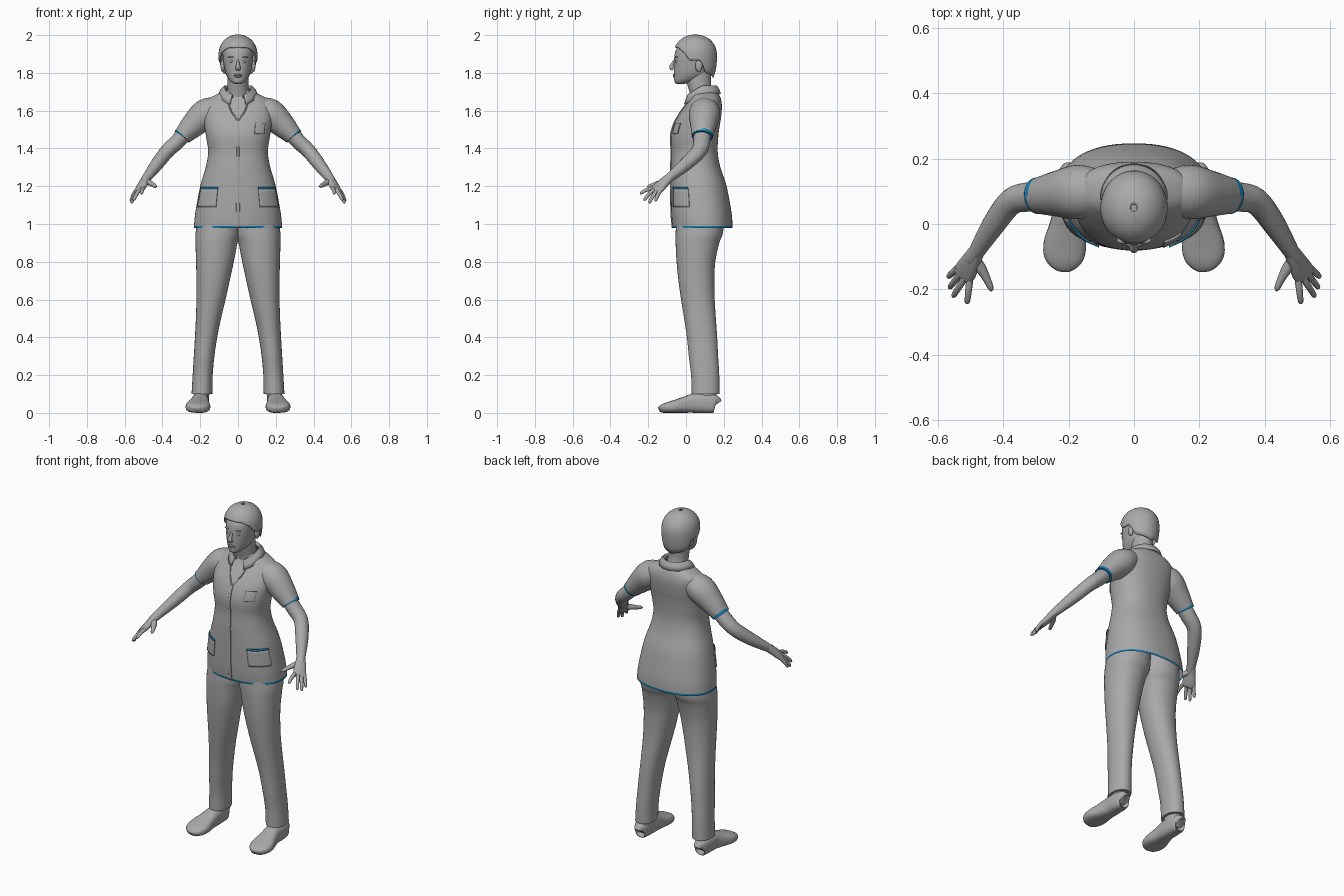
import bpy, bmesh, math
from mathutils import Vector

if "Cube" in bpy.data.objects:
    bpy.data.objects.remove(bpy.data.objects["Cube"])


def material(name, rgb):
    m = bpy.data.materials.new(name)
    m.diffuse_color = (*rgb, 1)
    m.use_nodes = True
    m.node_tree.nodes["Principled BSDF"].inputs["Base Color"].default_value = m.diffuse_color
    return m


GREY = material("soft grey", (0.40, 0.40, 0.40))
BLUE = material("trim blue", (0.01, 0.22, 0.45))


def dense(rows, k=4):
    """Smooth Catmull-Rom interpolation of tuples of numbers."""
    out = []
    for i in range(len(rows) - 1):
        p = [rows[max(0, min(len(rows) - 1, i + j))] for j in (-1, 0, 1, 2)]
        for s in range(k):
            t = s / k
            out.append(tuple(0.5 * (2 * b + (c - a) * t + (2 * a - 5 * b + 4 * c - d) * t * t
                                    + (3 * b - a - 3 * c + d) * t ** 3) for a, b, c, d in zip(*p)))
    return out + [tuple(rows[-1])]


def skin(name, rows, closed=True, caps=True, mat=GREY, trim=None, thick=0):
    """Skin rows of points; trim(face centre) picks the blue faces."""
    bm = bmesh.new()
    vs = [[bm.verts.new(p) for p in r] for r in rows]
    n = len(rows[0])
    for a, b in zip(vs, vs[1:]):
        for j in range(n if closed else n - 1):
            bm.faces.new((a[j], a[(j + 1) % n], b[(j + 1) % n], b[j]))
    if closed and caps:
        bm.faces.new(vs[0])
        bm.faces.new(vs[-1])
    bmesh.ops.recalc_face_normals(bm, faces=bm.faces)
    for f in bm.faces:
        f.smooth = True
        if trim and trim(f.calc_center_median()):
            f.material_index = 1
    me = bpy.data.meshes.new(name)
    bm.to_mesh(me)
    bm.free()
    me.materials.append(mat)
    me.materials.append(BLUE)
    ob = bpy.data.objects.new(name, me)
    bpy.context.collection.objects.link(ob)
    if thick:
        m = ob.modifiers.new("thickness", 'SOLIDIFY')
        m.thickness, m.offset = thick, 0
    bpy.ops.object.select_all(action='DESELECT')
    bpy.context.view_layer.objects.active = ob
    ob.select_set(True)
    bpy.ops.object.shade_smooth_by_angle(angle=math.radians(50))
    return ob


def spow(v, e):
    return math.copysign(abs(v) ** e, v)


def oval(cx, cy, z, rx, ry, a, e=2.0):
    """Point on a horizontal superellipse, angle 0 at the front."""
    return Vector((cx + rx * spow(math.sin(a), 2 / e), cy - ry * spow(math.cos(a), 2 / e), z))


def stack(name, rows, e=2.0, n=40, **kw):
    """Loft of level rings: (z, x min, x max, y front, y back)."""
    return skin(name, [[oval((x0 + x1) / 2, (y0 + y1) / 2, z, (x1 - x0) / 2, (y1 - y0) / 2,
                             2 * math.pi * j / n, e) for j in range(n)]
                       for z, x0, x1, y0, y1 in dense(rows)], **kw)


def limb(name, rows, s=1, side=(0, 1, 0), e=2.0, n=20, k=4, floor=None, **kw):
    """Tube along a path: (x, y, z, radius along side, other radius)."""
    rows = dense(rows, k)
    pts = [Vector(r[:3]) for r in rows]
    rings = []
    for i, r in enumerate(rows):
        t = (pts[min(i + 1, len(pts) - 1)] - pts[max(i - 1, 0)]).normalized()
        u = Vector(side)
        u = (u - t * u.dot(t)).normalized()
        v = t.cross(u)
        ring = []
        for j in range(n):
            a = 2 * math.pi * j / n
            p = pts[i] + u * r[3] * spow(math.cos(a), 2 / e) + v * r[4] * spow(math.sin(a), 2 / e)
            ring.append((p.x * s, p.y, p.z if floor is None else max(floor, p.z)))
        rings.append(ring)
    return skin(name, rings, **kw)


def ball(name, loc, size):
    x, y, z = loc
    rows = []
    for i in range(1, 10):
        a = math.pi * i / 10
        w = math.sin(a)
        rows.append([oval(x, y, z - size[2] * math.cos(a), size[0] * w, size[1] * w,
                          2 * math.pi * j / 16) for j in range(16)])
    return skin(name, rows)


# Tunic body with blue hem: z, half width, front, back
TUNIC = [(.978, .234, -.07, .246), (.99, .233, -.072, .246), (1.06, .226, -.078, .241),
         (1.2, .2, -.08, .215), (1.3, .171, -.08, .182), (1.38, .158, -.077, .168),
         (1.45, .167, -.081, .17), (1.5, .175, -.074, .175), (1.56, .184, -.05, .185),
         (1.62, .182, -.01, .19), (1.66, .16, .018, .185), (1.69, .105, .03, .172),
         (1.71, .068, .036, .15)]
stack("tunic_body", [(z, -w, w, f, b) for z, w, f, b in TUNIC], e=2.3, n=64, caps=False,
      trim=lambda c: c.z < .99)
DENSE = dense(TUNIC, 8)


def on_tunic(a, z, off=.004):
    """Point on the tunic at an angle from the front and a height."""
    for p, q in zip(DENSE, DENSE[1:]):
        if p[0] <= z <= q[0]:
            break
    t = (z - p[0]) / (q[0] - p[0])
    w, f, b = (p[i] + (q[i] - p[i]) * t for i in (1, 2, 3))
    return oval(0, (f + b) / 2, z, w + off, (b - f) / 2 + off, math.radians(a), 2.3)


def patch(name, a0, a1, z0, z1, mat=GREY, rows=8, off=.004):
    skin(name, [[on_tunic(a0 + (a1 - a0) * j / 12, z0 + (z1 - z0) * i / rows, off)
                 for j in range(13)] for i in range(rows + 1)], closed=False, mat=mat, thick=.005)


# Placket and pockets
patch("front_placket", -1.5, 1.5, .98, 1.55, rows=40, off=.002)
patch("chest_pocket", 27, 49, 1.478, 1.535)
for s, label in ((1, "left"), (-1, "right")):
    patch(label + "_hip_pocket", 28 * s, 71 * s, 1.09, 1.184, off=.003)
    patch(label + "_pocket_trim", 28 * s, 71 * s, 1.184, 1.195, BLUE, 2, .005)

# Collar and neckline edges
collar = []
for rx, ry, z, drop in ((.062, .068, 1.715, .05), (.074, .08, 1.728, .05), (.09, .09, 1.712, .06),
                        (.1, .098, 1.688, .06)):
    row = []
    for j in range(41):
        a = math.radians(24 + 312 * j / 40)
        row.append(oval(0, .083, z - drop * max(0, math.cos(a)), rx, ry, a))
    collar.append(row)
skin("collar", collar, closed=False, thick=.008)
for s, label in ((1, "left"), (-1, "right")):
    edge = [(*on_tunic(a, z, .001), .004, .004) for a, z in ((16, 1.655), (9, 1.6), (0, 1.545))]
    limb(label + "_neckline", edge, s, n=8)

# Neck, head and face
stack("neck", [(1.64, -.075, .075, .03, .16), (1.70, -.058, .058, .018, .14),
               (1.75, -.055, .055, .005, .132), (1.82, -.056, .056, .0, .135)])
HEAD = [(1.741, .014, -.048, -.015), (1.75, .034, -.06, .03), (1.77, .052, -.063, .08),
        (1.80, .066, -.064, .122), (1.84, .075, -.064, .14), (1.88, .08, -.062, .145),
        (1.92, .081, -.054, .145), (1.955, .065, -.025, .125), (1.98, .03, .02, .08)]
stack("head", [(z, -w, w, f, b) for z, w, f, b in HEAD], e=2.15)
limb("nose", [(0, -.052, 1.875, .006, .006), (0, -.066, 1.855, .008, .007),
              (0, -.078, 1.831, .011, .013), (0, -.068, 1.817, .008, .013)], side=(0, 1, 0), n=12)
ball("upper_lip", (0, -.062, 1.79), (.024, .008, .005))
ball("lower_lip", (0, -.062, 1.782), (.02, .008, .006))
for s, label in ((1, "left"), (-1, "right")):
    ball(label + "_eye", (.032 * s, -.050, 1.862), (.014, .009, .008))
    ball(label + "_eyebrow", (.033 * s, -.050, 1.884), (.02, .01, .004))
    ball(label + "_ear", (.081 * s, .068, 1.838), (.012, .019, .033))

# Short hair: a shell from the hairline to the crown
HAIRLINE = [(0, 1.935), (35, 1.932), (60, 1.905), (75, 1.865), (85, 1.865), (105, 1.865),
            (122, 1.80), (180, 1.775)]


def hairline(a):
    a = min(a, 360 - a)
    for (a0, z0), (a1, z1) in zip(HAIRLINE, HAIRLINE[1:]):
        if a <= a1:
            return z0 + (z1 - z0) * (a - a0) / (a1 - a0)
    return HAIRLINE[-1][1]


hair = []
for i in range(15):
    row = []
    for j in range(60):
        a = 6 * j
        lo = hairline(a)
        z = lo + (1.9995 - lo) * math.sin(math.pi / 2 * i / 14)
        u = (z - 1.89) / .11 if z > 1.89 else (1.89 - z) / .19
        r = (1 - u ** 2.3) ** .5
        row.append(oval(0, .049, z, .100 * r, .112 * r, math.radians(a)))
    hair.append(row)
skin("hair", hair, thick=.006, caps=False)
ball("hair_crown", (0, .055, 1.955), (.075, .085, .043))

# Arms, legs and shoes, mirrored left to right
LEG = [(.10, .136, .246, .03, .177), (.2, .134, .24, .027, .176), (.3, .125, .234, .015, .17),
       (.4, .11, .228, .005, .165), (.5, .09, .223, -.01, .158), (.6, .066, .22, -.026, .152),
       (.7, .044, .22, -.04, .15), (.8, .022, .222, -.05, .155), (.9, .003, .225, -.055, .176),
       (.95, -.012, .225, -.055, .195), (1.05, -.012, .21, -.05, .205)]
PALM = (.045, .04, -.02)
FINGERS = {"index": ((.502, -.172, 1.188), (.51, -.243, 1.16)),
           "middle": ((.519, -.168, 1.18), (.553, -.222, 1.125)),
           "ring": ((.533, -.155, 1.173), (.564, -.195, 1.11)),
           "little": ((.543, -.138, 1.17), (.568, -.162, 1.12))}
for s, label in ((1, "left"), (-1, "right")):
    limb(label + "_sleeve", [(.09, .1, 1.625, .06, .05), (.165, .098, 1.588, .083, .078),
                             (.235, .092, 1.525, .07, .067), (.287, .087, 1.472, .057, .051),
                             (.296, .086, 1.462, .056, .05)],
         s, n=32, trim=lambda c: abs(c.x) > .25 and abs(c.x) * .68 - c.z * .73 > -.8757)
    limb(label + "_arm", [(.26, .088, 1.5, .046, .042), (.32, .083, 1.437, .045, .041),
                          (.375, .068, 1.385, .041, .038), (.43, -.003, 1.315, .036, .034),
                          (.487, -.095, 1.24, .023, .024), (.495, -.108, 1.228, .022, .022)], s)
    limb(label + "_palm", [(.482, -.086, 1.247, .025, .021), (.497, -.112, 1.224, .03, .02),
                           (.511, -.138, 1.198, .036, .018), (.523, -.158, 1.178, .036, .014),
                           (.527, -.166, 1.172, .028, .007)], s, side=PALM, e=2.4)
    for finger, (p, q) in FINGERS.items():
        base, tip = Vector(p), Vector(q)
        rows = [(*(base + (tip - base) * t + Vector((0, 0, .007 * math.sin(math.pi * max(t, 0))))),
                 r, r) for t, r in ((-.2, .011), (.3, .0105), (.65, .0095), (.93, .008), (1, .003))]
        limb(f"{label}_{finger}_finger", rows, s, side=PALM, n=10, k=2)
    limb(label + "_thumb", [(.488, -.105, 1.23, .016, .016), (.468, -.135, 1.218, .017, .015),
                            (.45, -.168, 1.208, .012, .012), (.438, -.195, 1.2, .009, .009),
                            (.435, -.205, 1.197, .003, .003)], s, n=12)
    stack(label + "_trouser_leg", [(z, *sorted((a * s, b * s)), f, k) for z, a, b, f, k in LEG],
          e=2.15)
    stack(label + "_ankle", [(.05, *sorted((.155 * s, .235 * s)), .04, .155),
                             (.13, *sorted((.15 * s, .232 * s)), .045, .165)])
    limb(label + "_shoe", [(.2, .160, .045, .02, .03), (.2, .152, .048, .036, .048),
                           (.2, .1, .052, .044, .052), (.2, .045, .052, .046, .052),
                           (.205, 0, .044, .052, .044), (.211, -.06, .034, .065, .034),
                           (.214, -.105, .027, .06, .027), (.216, -.132, .02, .038, .02),
                           (.217, -.141, .016, .018, .012)], s, side=(1, 0, 0), e=2.7, n=28, floor=0)
